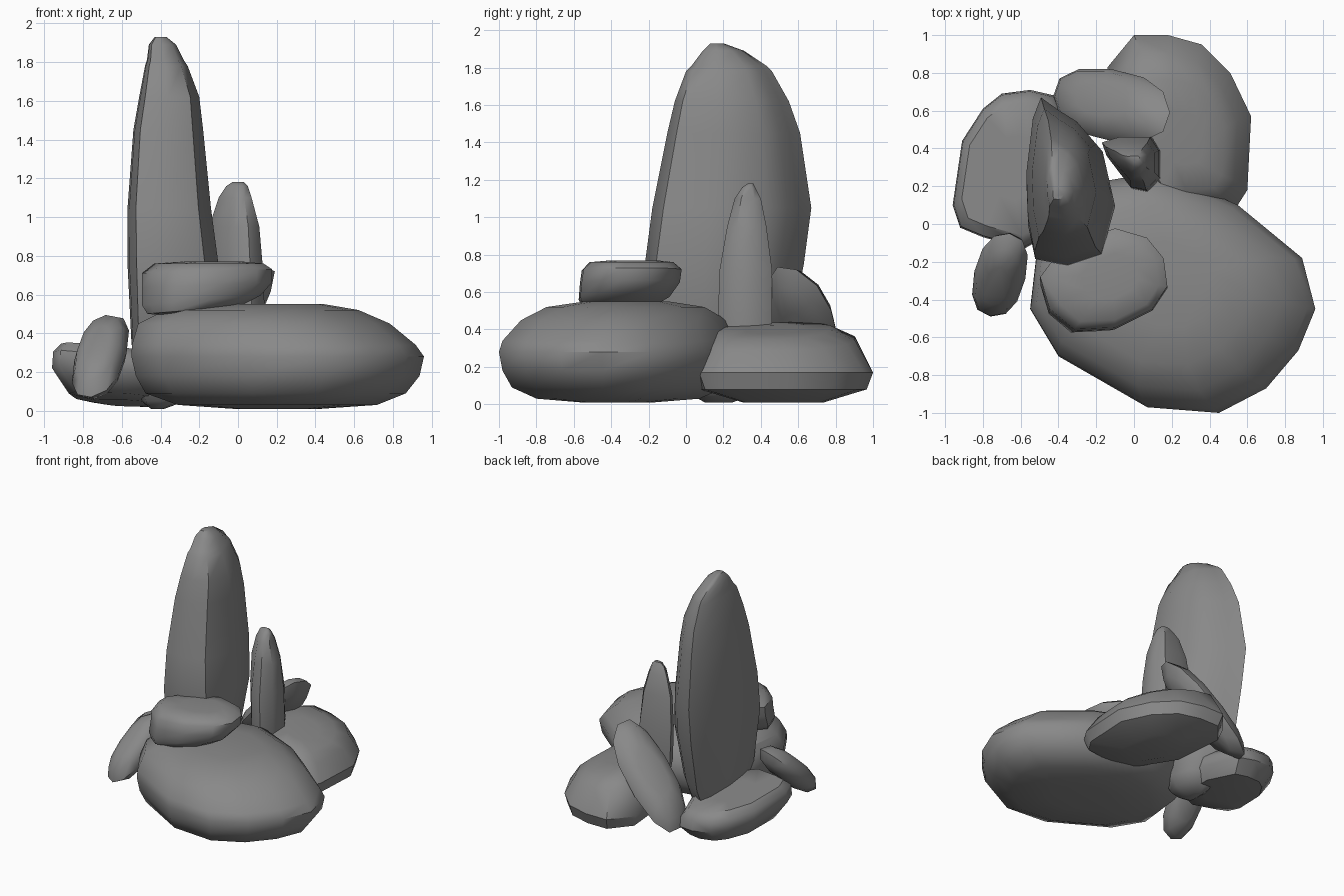
import bpy
import bmesh
from math import cos, sin, pi, radians, copysign
from mathutils import Vector

cube = bpy.data.objects.get("Cube")
if cube:
    bpy.data.objects.remove(cube)

# One stone grey for every rock
stone = bpy.data.materials.new("stone_grey")
stone.use_nodes = True
grey = (.25, .25, .25, 1)
stone.diffuse_color = grey
shader = next(n for n in stone.node_tree.nodes if n.type == 'BSDF_PRINCIPLED')
shader.inputs["Base Color"].default_value = grey
shader.inputs["Roughness"].default_value = .9


def loft(name, rings):
    """Skin a stack of equal rings into one closed rock."""
    bm = bmesh.new()
    loops = [[bm.verts.new(p) for p in ring] for ring in rings]
    count = len(loops[0])
    for low, high in zip(loops, loops[1:]):
        for i in range(count):
            j = (i + 1) % count
            bm.faces.new((low[i], low[j], high[j], high[i]))
    bm.faces.new(loops[0][::-1])
    bm.faces.new(loops[-1])
    bmesh.ops.recalc_face_normals(bm, faces=bm.faces)
    mesh = bpy.data.meshes.new(name)
    bm.to_mesh(mesh)
    bm.free()
    mesh.materials.append(stone)
    obj = bpy.data.objects.new(name, mesh)
    bpy.context.collection.objects.link(obj)
    bpy.ops.object.select_all(action='DESELECT')
    obj.select_set(True)
    bpy.context.view_layer.objects.active = obj
    bpy.ops.object.shade_smooth_by_angle(angle=radians(45))
    return obj


def slab(name, pivot, outline, layers, lean=0):
    """Flat boulder: a plan outline scaled, shifted and tilted at each height."""
    px, py = pivot
    rings = []
    for z, scale, dx, dy, tilt in layers:
        ring = []
        for x, y in outline:
            ox, oy = (x - px) * scale, (y - py) * scale
            ring.append((px + ox + dx, py + oy + dy, z + ox * tilt + oy * lean))
        rings.append(ring)
    return loft(name, rings)


def column(name, section, layers):
    """Upright shard: a unit cross-section fitted to x and y limits by height."""
    return loft(name, [[(x0 + (x1 - x0) * u, y0 + (y1 - y0) * v, z)
                        for u, v in section]
                       for z, x0, x1, y0, y1 in layers])


def blunt(value):
    """Push a sine or cosine outward for a squarer oval."""
    return copysign(abs(value) ** .85, value)


def pebble(name, centre, long_axis, wide_axis, thickness, sides=12):
    """Leaning flattened pebble spanned by two half axes."""
    c, u, v = Vector(centre), Vector(long_axis), Vector(wide_axis)
    n = u.cross(v).normalized() * thickness
    profile = ((-1, .45), (-.7, .8), (0, 1), (.65, .84), (1, .45))
    angles = [2 * pi * i / sides for i in range(sides)]
    return loft(name, [[c + n * h + (u * blunt(cos(a)) + v * blunt(sin(a))) * s
                        for a in angles] for h, s in profile])


# Large front boulder
slab("front_boulder", (.2, -.37),
     [(-.55, -.45), (-.4, -.7), (.07, -.97), (.45, -1), (.7, -.87), (.87, -.67),
      (.96, -.45), (.89, -.18), (.55, .1), (.15, .28), (-.2, .22), (-.5, -.02)],
     [(.01, .3, 0, 0, 0), (.03, .68, 0, 0, 0), (.09, .89, -.01, 0, 0),
      (.18, .97, 0, 0, 0), (.28, 1, 0, 0, 0), (.34, .97, -.02, 0, 0),
      (.45, .86, -.07, .03, 0), (.52, .66, -.08, .04, 0), (.55, .35, -.02, .05, 0)])

# Boulder at the back, its top falling to the outer side
slab("back_boulder", (.27, .52),
     [(-.14, .83), (0, 1), (.18, 1), (.36, .95), (.51, .8), (.62, .57),
      (.6, .18), (.53, .07), (.3, .04), (.1, .08), (-.1, .4)],
     [(.01, .45, 0, 0, 0), (.08, .93, 0, 0, 0), (.17, 1, 0, 0, 0),
      (.33, .82, -.01, -.01, -.15), (.39, .62, -.01, -.05, -.2),
      (.4, .3, -.01, -.06, -.2)])

# Low slab on the outer side, its front edge raised
slab("side_slab", (-.66, .3),
     [(-.96, .1), (-.91, .44), (-.8, .61), (-.7, .69), (-.55, .71), (-.42, .68),
      (-.32, .4), (-.35, 0), (-.58, -.13), (-.8, -.07), (-.92, -.02)],
     [(.04, .4, .05, 0, -.03), (.06, .78, .02, 0, -.06), (.17, 1, 0, 0, -.1),
      (.25, .98, 0, 0, -.12), (.3, .84, 0, 0, -.12), (.3, .4, 0, 0, -.12)],
     lean=-.1)

# Flat stone lying on the front boulder, undercut at the back
slab("resting_stone", (-.16, -.3),
     [(-.5, -.28), (-.45, -.45), (-.32, -.56), (-.1, -.55), (.1, -.45),
      (.18, -.33), (.16, -.18), (.07, -.07), (-.1, -.02), (-.38, -.12)],
     [(.5, .4, -.1, -.06, .06), (.52, .7, -.07, -.07, .08),
      (.57, .9, -.03, -.04, .08), (.65, .99, 0, -.01, .04), (.72, .99, 0, 0, .03),
      (.76, .83, .01, 0, 0), (.77, .45, .03, .02, 0)])

# Tall standing stone with a broad front face
column("standing_stone",
       [(0, .53), (.02, .25), (.1, .04), (.47, 0), (.85, .07), (1, .37),
        (.86, .71), (.62, .85), (.4, .92), (.18, 1), (.08, .87)],
       [(.01, -.45, -.38, .1, .25), (.05, -.5, -.27, .03, .35),
        (.12, -.52, -.23, 0, .42), (.35, -.55, -.17, -.15, .55),
        (.75, -.57, -.1, -.22, .63),
        (1.05, -.57, -.14, -.18, .67), (1.45, -.54, -.18, -.1, .61),
        (1.62, -.51, -.2, -.06, .55), (1.78, -.48, -.26, 0, .46),
        (1.81, -.47, -.28, .03, .43), (1.89, -.46, -.32, .09, .31),
        (1.93, -.43, -.37, .13, .2)])

# Small upright shard
column("small_shard",
       [(0, .9), (.08, .65), (.5, .06), (.78, 0), (1, .25), (1, .75),
        (.85, 1), (.3, 1)],
       [(.2, -.1, .12, .2, .44), (.45, -.16, .14, .17, .46),
        (.72, -.17, .13, .18, .46), (.95, -.15, .11, .22, .43),
        (1.1, -.1, .07, .26, .4), (1.16, -.06, .05, .3, .37),
        (1.18, -.03, .03, .33, .36)])

# Leaning stones
pebble("leaning_stone", (-.12, .63, .41), (.31, -.04, .31), (0, .19, -.09), .09)
pebble("leaning_pebble", (-.71, -.27, .28), (.05, .22, .21), (.135, -.02, .02), .09)
